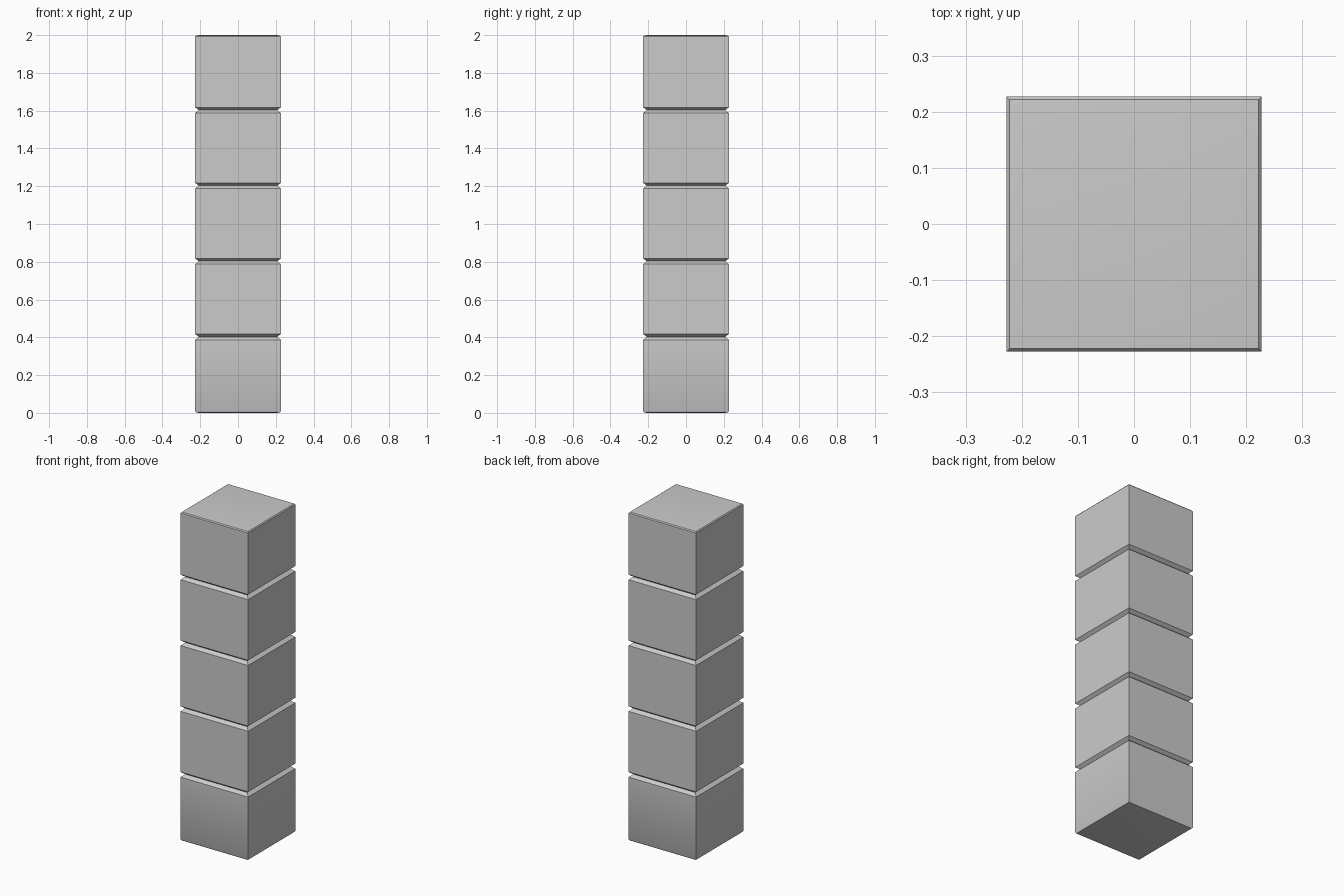
import bpy, bmesh, math

if "Cube" in bpy.data.objects:
    bpy.data.objects.remove(bpy.data.objects["Cube"])

HALF = 0.227

# Vertical profile of (half width, z): softened ends, V-grooves between blocks
profile = [(0.205, 0.0), (0.222, 0.002), (HALF, 0.01)]
for i in range(1, 5):
    z = 0.4 * i
    profile += [(HALF, z - 0.013), (HALF - 0.019, z + 0.003), (HALF, z + 0.018)]
profile += [(HALF, 1.992), (0.222, 1.998), (0.205, 2.0)]

# Loft square rings along the profile
bm = bmesh.new()
rings = [[bm.verts.new((sx * h, sy * h, z))
          for sx, sy in ((-1, -1), (1, -1), (1, 1), (-1, 1))]
         for h, z in profile]
for low, high in zip(rings, rings[1:]):
    for k in range(4):
        n = (k + 1) % 4
        bm.faces.new((low[k], low[n], high[n], high[k]))
bm.faces.new(rings[0][::-1])
bm.faces.new(rings[-1])

# Column of five stacked blocks
mesh = bpy.data.meshes.new("block_column")
bm.to_mesh(mesh)
bm.free()
column = bpy.data.objects.new("block_column", mesh)
bpy.context.collection.objects.link(column)
bpy.context.view_layer.objects.active = column
column.select_set(True)
bpy.ops.object.shade_smooth_by_angle(angle=math.radians(38))
